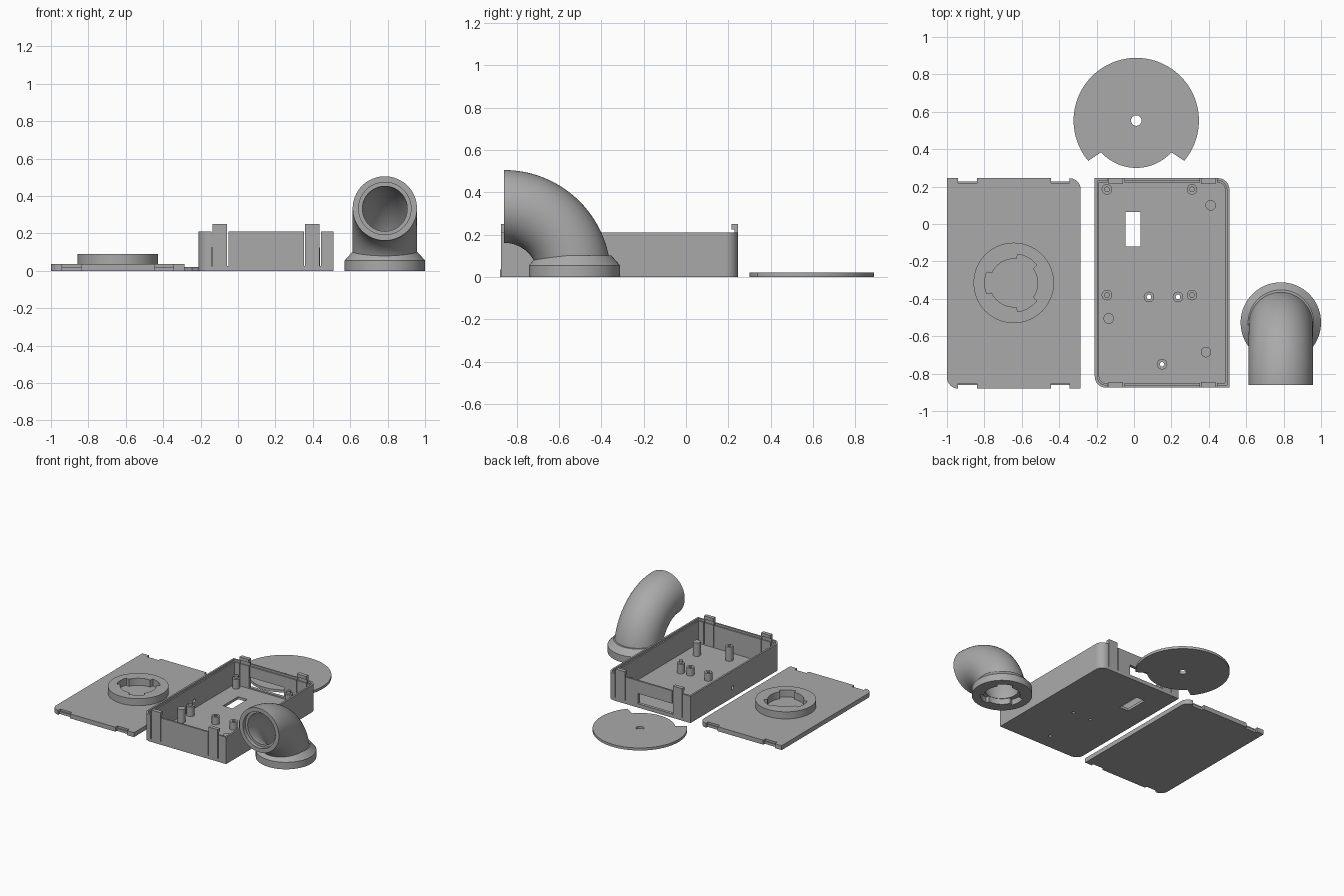
import bpy, bmesh
from math import sin, cos, pi, radians

if "Cube" in bpy.data.objects:
    bpy.data.objects.remove(bpy.data.objects["Cube"])

grey = bpy.data.materials.new("plain_grey")
grey.use_nodes = True
grey.diffuse_color = (0.4, 0.4, 0.4, 1)
grey.node_tree.nodes["Principled BSDF"].inputs["Base Color"].default_value = (0.4, 0.4, 0.4, 1)


def make(name, bm):
    bmesh.ops.recalc_face_normals(bm, faces=bm.faces)
    mesh = bpy.data.meshes.new(name)
    bm.to_mesh(mesh)
    bm.free()
    mesh.materials.append(grey)
    obj = bpy.data.objects.new(name, mesh)
    bpy.context.collection.objects.link(obj)
    return obj


def prism(name, points, z0, z1):
    """Extrude a flat outline upwards."""
    bm = bmesh.new()
    face = bm.faces.new([bm.verts.new((x, y, z0)) for x, y in points])
    top = bmesh.ops.extrude_face_region(bm, geom=[face])["geom"]
    bmesh.ops.translate(bm, vec=(0, 0, z1 - z0),
                        verts=[v for v in top if isinstance(v, bmesh.types.BMVert)])
    return make(name, bm)


def block(name, x0, x1, y0, y1, z0, z1):
    return prism(name, [(x0, y0), (x1, y0), (x1, y1), (x0, y1)], z0, z1)


def polar(cx, cy, radius, n=96):
    """Outline whose radius is a function of the angle in degrees."""
    return [(cx + radius(a) * cos(radians(a)), cy + radius(a) * sin(radians(a)))
            for a in (360 * i / n for i in range(n))]


def cylinder(name, x, y, r, z0, z1, n=48):
    return prism(name, polar(x, y, lambda a: r, n), z0, z1)


def panel(x0, x1, y0, y1, r):
    """Rectangle with two opposite corners rounded."""
    def arc(cx, cy, start):
        return [(cx + r * cos(start + pi * i / 16), cy + r * sin(start + pi * i / 16))
                for i in range(9)]
    return (arc(x0 + r, y0 + r, pi) + [(x1, y0)]
            + arc(x1 - r, y1 - r, 0) + [(x0, y1)])


def sweep(name, rings):
    """Skin a list of point rings and cap both ends."""
    bm = bmesh.new()
    rows = [[bm.verts.new(p) for p in ring] for ring in rings]
    n = len(rows[0])
    for a, b in zip(rows, rows[1:]):
        for i in range(n):
            bm.faces.new((a[i], a[(i + 1) % n], b[(i + 1) % n], b[i]))
    bm.faces.new(rows[0])
    bm.faces.new(rows[-1])
    return make(name, bm)


def boolean(target, other, operation="DIFFERENCE"):
    mod = target.modifiers.new("boolean", "BOOLEAN")
    mod.operation, mod.solver, mod.object = operation, "EXACT", other
    bpy.context.view_layer.objects.active = target
    bpy.ops.object.modifier_apply(modifier=mod.name)
    bpy.data.objects.remove(other)


def keyhole(x, y, z0, z1):
    """Twist-lock opening with three wider slots."""
    def radius(a):
        return 0.155 if abs((a - 180 + 60) % 120 - 60) < 24 else 0.128
    return prism("cutter", polar(x, y, radius, 180), z0, z1)


# Lid with clip notches and a blind twist-lock socket
lid = prism("lid", panel(-1, -0.285, -0.88, 0.245, 0.06), 0, 0.035)
for x in (-0.94, -0.445):
    for edge, inward in ((0.245, -1), (-0.88, 1)):
        for depth, z0 in ((0.018, -0.01), (0.027, 0.02)):
            y0, y1 = sorted((edge - inward * 0.01, edge + inward * depth))
            boolean(lid, block("cutter", x, x + 0.1, y0, y1, z0, 0.05))
socket = cylinder("lid_socket", -0.643, -0.315, 0.215, 0.03, 0.09, 96)
boolean(socket, keyhole(-0.643, -0.315, 0.0, 0.1))

# Open case with stepped rim
L, R, F, B = -0.21, 0.51, -0.875, 0.245
case = prism("case", panel(L, R, F, B, 0.06), 0, 0.21)
for wall, z0 in ((0.024, 0.02), (0.014, 0.195)):
    boolean(case, prism("cutter", panel(L + wall, R - wall, F + wall, B - wall, 0.06 - wall),
                        z0, 0.3))
boolean(case, block("cutter", -0.045, 0.035, -0.12, 0.065, -0.1, 0.1))
boolean(case, block("cutter", -0.055, 0.245, 0.2, 0.3, 0.03, 0.11))
side_hole = cylinder("cutter", 0, 0, 0.015, -0.05, 0.05, 24)
side_hole.rotation_euler.y = pi / 2
side_hole.location = (L, -0.275, 0.08)
boolean(case, side_hole)

# Snap clips, each set between two slits in the wall
for x0, x1 in ((-0.14, -0.055), (0.355, 0.44)):
    for side, edge, inward in (("back", B, -1), ("front", F, 1)):
        for x in (x0, x1):
            y0, y1 = sorted((edge - inward * 0.02, edge + inward * 0.05))
            boolean(case, block("cutter", x - 0.003, x + 0.003, y0, y1, 0.025, 0.3))
        for part, depth, z0 in (("clip", 0.016, 0.19), ("clip_hook", 0.03, 0.225)):
            y0, y1 = sorted((edge, edge + inward * depth))
            block(side + "_" + part, x0 + 0.003, x1 - 0.003, y0, y1, z0, 0.25)

# Board posts with thin pins
for x in (-0.145, 0.31):
    for y in (-0.38, 0.185):
        cylinder("board_post", x, y, 0.028, 0.015, 0.095, 32)
        cylinder("board_pin", x, y, 0.015, 0.09, 0.115, 24)

# Screw posts drilled through the floor
for x, y, top in ((0.08, -0.39, 0.08), (0.235, -0.39, 0.08), (0.15, -0.75, 0.13)):
    post = cylinder("screw_post", x, y, 0.028, 0.015, top, 32)
    for target in (post, case):
        boolean(target, cylinder("cutter", x, y, 0.012, -0.1, 0.3, 24))

# Solid support posts
for x, y in ((0.41, 0.1), (-0.135, -0.505), (0.385, -0.685)):
    cylinder("support_post", x, y, 0.028, 0.015, 0.125, 32)

# Shutter disc with a cut-back sector
disc = prism("shutter_disc",
             polar(0.012, 0.553, lambda a: 0.253 if 220 < a < 320 else 0.335, 180), 0, 0.02)
boolean(disc, cylinder("cutter", 0.012, 0.553, 0.028, -0.1, 0.1, 32))

# Pipe elbow: quarter bend rising from a flared collar
PX, PY, BEND = 0.785, -0.86, 0.333


def bend(name, r, start, end, n=64, steps=32):
    rings = []
    for k in range(steps + 1):
        t = radians(start + (end - start) * k / steps)
        rings.append([(PX + r * sin(2 * pi * i / n),
                       PY + (BEND + r * cos(2 * pi * i / n)) * cos(t),
                       (BEND + r * cos(2 * pi * i / n)) * sin(t)) for i in range(n)])
    return sweep(name, rings)


elbow = bend("pipe_elbow", 0.172, 4, 90)
collar = sweep("collar", [[(x, y, z) for x, y in polar(PX, PY + BEND, lambda a: r)]
                          for r, z in ((0.215, 0), (0.215, 0.055), (0.175, 0.1))])
boolean(elbow, collar, "UNION")
boolean(elbow, bend("cutter", 0.12, -4, 94))
mouth = cylinder("cutter", 0, 0, 0.14, -0.03, 0.03, 64)
mouth.rotation_euler.x = pi / 2
mouth.location = (PX, PY, BEND)
boolean(elbow, mouth)
boolean(elbow, keyhole(PX, PY + BEND, -0.05, 0.045))

# Smooth the curved walls, keep the edges crisp
for obj in bpy.context.scene.objects:
    if obj.type == "MESH":
        obj.data.shade_smooth()
        obj.data.set_sharp_from_angle(angle=radians(30))
